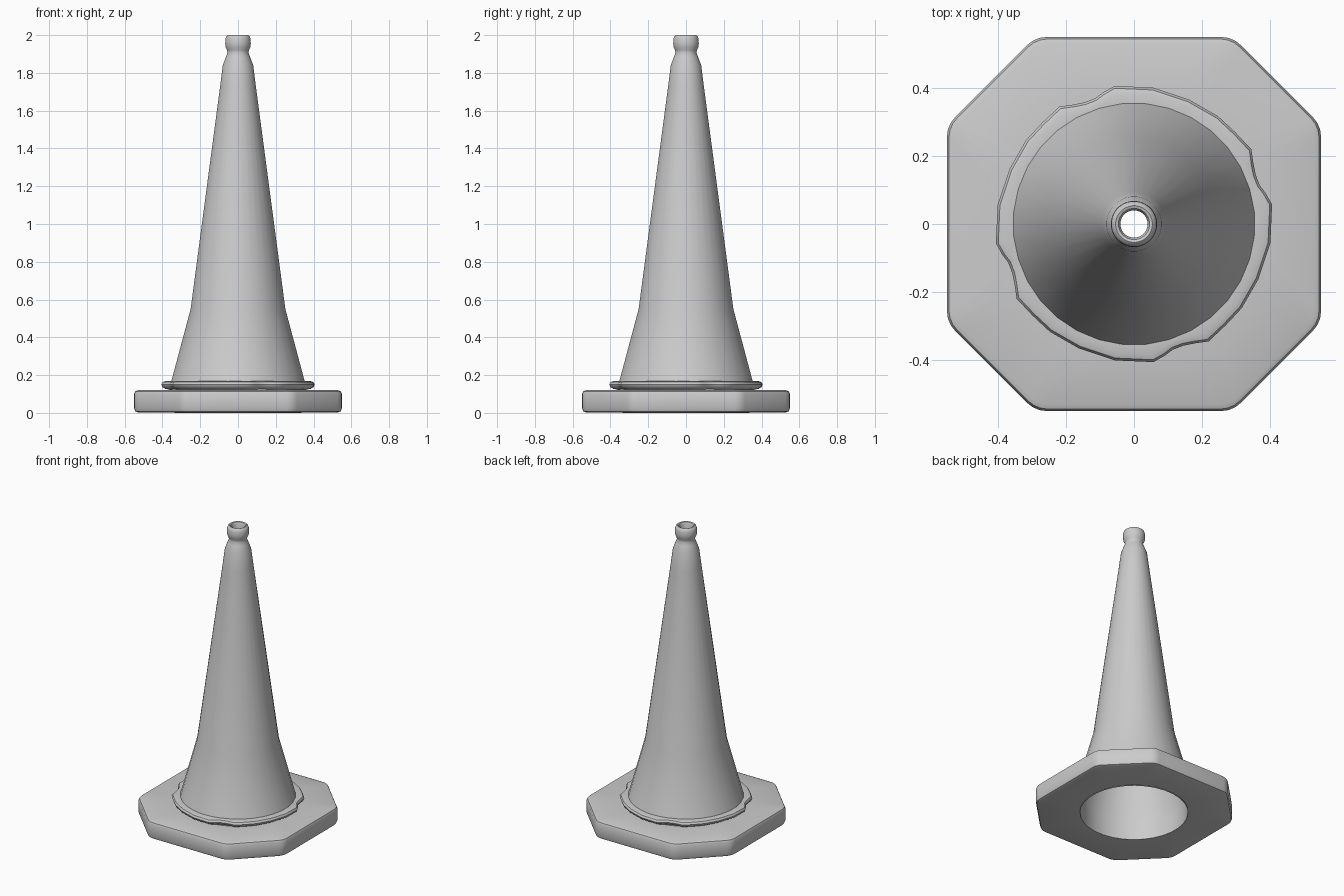
import bpy, bmesh, math

if "Cube" in bpy.data.objects:
    bpy.data.objects.remove(bpy.data.objects["Cube"])

grey = bpy.data.materials.new("plain grey")
grey.diffuse_color = (0.6, 0.6, 0.6, 1)
grey.use_nodes = True
grey.node_tree.nodes["Principled BSDF"].inputs["Base Color"].default_value = grey.diffuse_color


def loft(name, loops, angle=40):
    """Skin a closed chain of equal-length loops (last joins the first)."""
    bm = bmesh.new()
    rings = [[bm.verts.new(p) for p in lp] for lp in loops]
    for a, b in zip(rings, rings[1:] + rings[:1]):
        n = len(a)
        for i in range(n):
            bm.faces.new((a[i], a[(i + 1) % n], b[(i + 1) % n], b[i]))
    bmesh.ops.recalc_face_normals(bm, faces=bm.faces)
    me = bpy.data.meshes.new(name)
    bm.to_mesh(me)
    bm.free()
    me.materials.append(grey)
    ob = bpy.data.objects.new(name, me)
    bpy.context.collection.objects.link(ob)
    bpy.ops.object.select_all(action='DESELECT')
    ob.select_set(True)
    bpy.context.view_layer.objects.active = ob
    bpy.ops.object.shade_smooth_by_angle(angle=math.radians(angle))
    return ob


def circle(r, z, n=32, start=0.5):
    return [(r * math.cos((i + start) * math.tau / n),
             r * math.sin((i + start) * math.tau / n), z) for i in range(n)]


# base: octagon with rounded corners
def octagon(inset, z, fillet=0.08):
    pts = []
    for k in range(8):
        a0, a1 = math.radians(45 * k), math.radians(45 * k + 45)
        d0, d1 = (0.55, 0.594) if k % 2 == 0 else (0.594, 0.55)
        d0, d1 = d0 - inset - fillet, d1 - inset - fillet
        s = math.sin(a1 - a0)
        cx = (d0 * math.sin(a1) - d1 * math.sin(a0)) / s
        cy = (d1 * math.cos(a0) - d0 * math.cos(a1)) / s
        for j in range(4):
            a = a0 + (a1 - a0) * j / 3
            pts.append((cx + fillet * math.cos(a), cy + fillet * math.sin(a), z))
    return pts


loft("base", [circle(0.335, 0.003), octagon(0.02, 0.003), octagon(0.006, 0.008),
              octagon(0, 0.024), octagon(0, 0.1), octagon(0.006, 0.114),
              octagon(0.02, 0.12), circle(0.335, 0.12)])

# flange: wavy outline, one quarter turn repeated four times
QUARTER = [(8, .41), (13, .398), (17, .387), (22, .386), (27, .394),
           (32.5, .409), (42, .402), (52, .402), (66, .40), (82, .405)]


def wavy(inset, z):
    return [((r - inset) * math.cos(math.radians(a + 90 * q)),
             (r - inset) * math.sin(math.radians(a + 90 * q)), z)
            for q in range(4) for a, r in QUARTER]


def round_like_wavy(r, z):
    return [(r * math.cos(math.radians(a + 90 * q)),
             r * math.sin(math.radians(a + 90 * q)), z)
            for q in range(4) for a, _ in QUARTER]


loft("flange", [round_like_wavy(0.34, 0.165), wavy(0.022, 0.168), wavy(0.007, 0.163),
                wavy(0, 0.15), wavy(0.005, 0.137), wavy(0.02, 0.128),
                round_like_wavy(0.345, 0.118), round_like_wavy(0.335, 0.118)])

# cone body: hollow lathe with a bulb at the tip
OUTER = [(.362, .118), (.362, .15), (.354, .17), (.252, .55), (.095, 1.73), (.081, 1.84),
         (.064, 1.885), (.056, 1.905), (.058, 1.92), (.066, 1.935),
         (.068, 1.955), (.067, 1.98), (.062, 1.994), (.054, 2.0)]
INNER = [(.046, 1.997), (.040, 1.985), (.040, 1.88), (.075, 1.73),
         (.232, .55), (.333, .17), (.335, .118)]
loft("cone_body", [circle(r, z) for r, z in OUTER + INNER])

# lip lining the hole through the base
loft("hole_lining", [circle(.337, 0), circle(.337, .125), circle(.332, .125), circle(.332, 0)])
